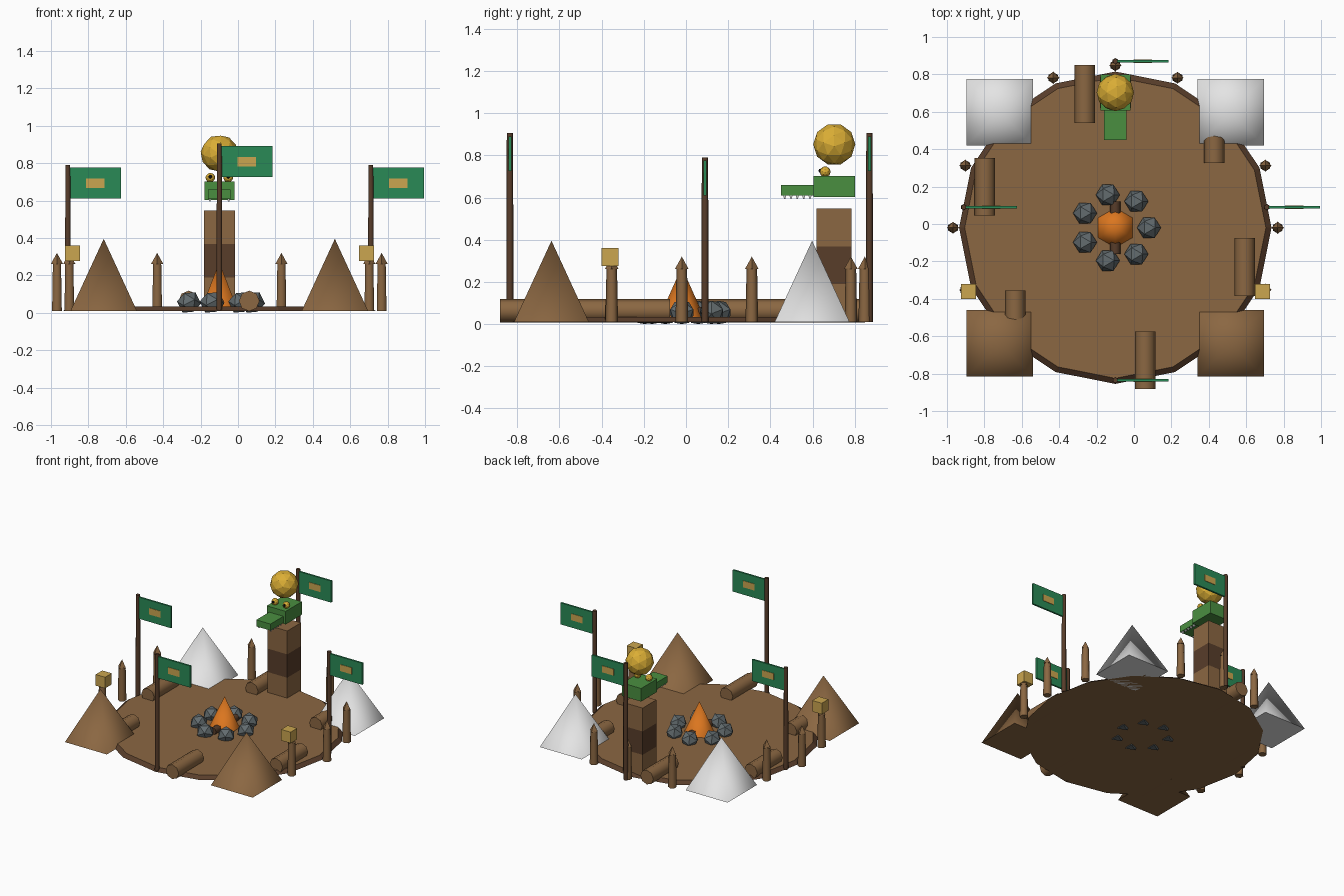
import bpy, math
from math import sin, cos, pi, radians

old = bpy.data.objects.get("Cube")
if old:
    bpy.data.objects.remove(old, do_unlink=True)


def material(name, code):
    rgb = [int(code[i:i + 2], 16) / 255 for i in (0, 2, 4)]
    lin = [c / 12.92 if c < 0.04045 else ((c + 0.055) / 1.055) ** 2.4 for c in rgb]
    m = bpy.data.materials.new(name)
    m.use_nodes = True
    m.diffuse_color = (*lin, 1)
    m.node_tree.nodes["Principled BSDF"].inputs["Base Color"].default_value = (*lin, 1)
    return m


BROWN = material("brown", "8B6742")
DARK = material("dark_wood", "583D2A")
WHITE = material("white", "E4E4E4")
FLAG = material("flag_green", "2A8A56")
GREEN = material("leaf_green", "4A8F40")
GOLD = material("gold", "DBAE35")
TAN = material("tan", "CBA650")
ORANGE = material("orange", "DB761F")
STONE = material("stone_grey", "626B6E")
BLACK = material("black", "151515")


def finish(name, mat, smooth=None):
    ob = bpy.context.object
    ob.name = name
    ob.data.materials.append(mat)
    if smooth:
        bpy.ops.object.shade_smooth_by_angle(angle=radians(smooth))
    return ob


def box(name, mat, centre, size):
    bpy.ops.mesh.primitive_cube_add(size=1, location=centre)
    ob = finish(name, mat)
    ob.scale = size
    return ob


def cone(name, mat, x, y, z0, z1, r0, r1, sides, turn=0.0, smooth=None):
    bpy.ops.mesh.primitive_cone_add(vertices=sides, radius1=r0, radius2=r1, depth=z1 - z0,
                                    location=(x, y, (z0 + z1) / 2), rotation=(0, 0, turn))
    return finish(name, mat, smooth)


def log(name, mat, x, y, z, r, length):
    bpy.ops.mesh.primitive_cylinder_add(vertices=8, radius=r, depth=length, location=(x, y, z),
                                        rotation=(pi / 2, 0, 0))
    return finish(name, mat, 50)


def ball(name, mat, centre, r, level):
    # tilted so an edge, not a corner, points up
    bpy.ops.mesh.primitive_ico_sphere_add(subdivisions=level, radius=r, location=centre,
                                          rotation=(0, radians(31.72), 0))
    return finish(name, mat)


CX, CY, BASE = -0.1, -0.02, 0.01

# Ground with a dark sloping rim
ground = cone("ground", BROWN, CX, CY, BASE, 0.033, 0.835, 0.805, 16)
ground.data.materials.append(DARK)
for f in ground.data.polygons:
    f.material_index = int(abs(f.normal.z) < 0.95)

# Tents
for sx in (-1, 1):
    for sy, mat in ((-1, BROWN), (1, WHITE)):
        cone("tent", mat, CX + sx * 0.618, CY + sy * 0.618, BASE, 0.395, 0.251, 0, 4, pi / 4, 85)

# Fence posts with pointed tips, leaving gaps at the tents and the front
for step in (-1, 0, 1, 3, 4, 5, 7, 8, 9):
    a = step * pi / 8
    x, y = CX + 0.868 * cos(a), CY + 0.868 * sin(a)
    cone("fence_post", BROWN, x, y, BASE, 0.265, 0.03, 0.025, 6, 0, 65)
    cone("fence_tip", BROWN, x, y, 0.26, 0.32, 0.033, 0, 4)

# Lanterns on the two front posts
for s in (-1, 1):
    box("lantern", TAN, (CX + s * 0.786, -0.36, 0.318), (0.08, 0.08, 0.085))

# Flags on poles
for x, y, top in ((-0.91, 0.09, 0.79), (0.71, 0.09, 0.79), (CX, 0.87, 0.905), (CX, -0.835, 0.905)):
    cone("flag_pole", DARK, x, y, BASE, top, 0.017, 0.015, 6, 0, 65)
    box("flag", FLAG, (x + 0.148, y, top - 0.097), (0.273, 0.014, 0.165))
    for s in (-1, 1):
        box("flag_emblem", TAN, (x + 0.147, y + s * 0.008, top - 0.097), (0.098, 0.004, 0.05))

# Sitting logs
for x, y in ((-0.263, 0.695), (-0.797, 0.2), (0.592, -0.23), (0.06, -0.728), (0.43, 0.48), (-0.635, -0.51)):
    log("sitting_log", BROWN, x, y, 0.063, 0.055, 0.308)

# Campfire: stone ring, log and flame
for k in range(7):
    a = k * 2 * pi / 7
    ball("fire_stone", STONE, (CX + 0.18 * cos(a), CY + 0.18 * sin(a), 0.055), 0.0645, 1)
log("fire_log", DARK, CX, CY, 0.055, 0.027, 0.28)
cone("flame", ORANGE, CX, CY, 0.034, 0.27, 0.106, 0, 6, 0, 65)

# Totem column in three bands
for i, mat in enumerate((BROWN, DARK, BROWN)):
    box("totem_block", mat, (CX, 0.703, BASE + 0.0895 + i * 0.179), (0.166, 0.166, 0.179))

# Reptile head
box("head", GREEN, (CX, 0.703, 0.652), (0.16, 0.195, 0.1))
box("snout", GREEN, (CX, 0.53, 0.634), (0.12, 0.16, 0.05))
for s in (-1, 1):
    for k in range(5):
        tooth = cone("tooth", WHITE, CX + s * 0.05, 0.468 + k * 0.03, 0.594, 0.612, 0.004, 0.011, 4, pi / 4)
    ball("eye", GOLD, (CX + s * 0.048, 0.66, 0.722), 0.026, 2)
    ball("pupil", BLACK, (CX + s * 0.048, 0.638, 0.727), 0.011, 1)

# Golden orb
ball("orb", GOLD, (CX, 0.703, 0.852), 0.1, 2)
